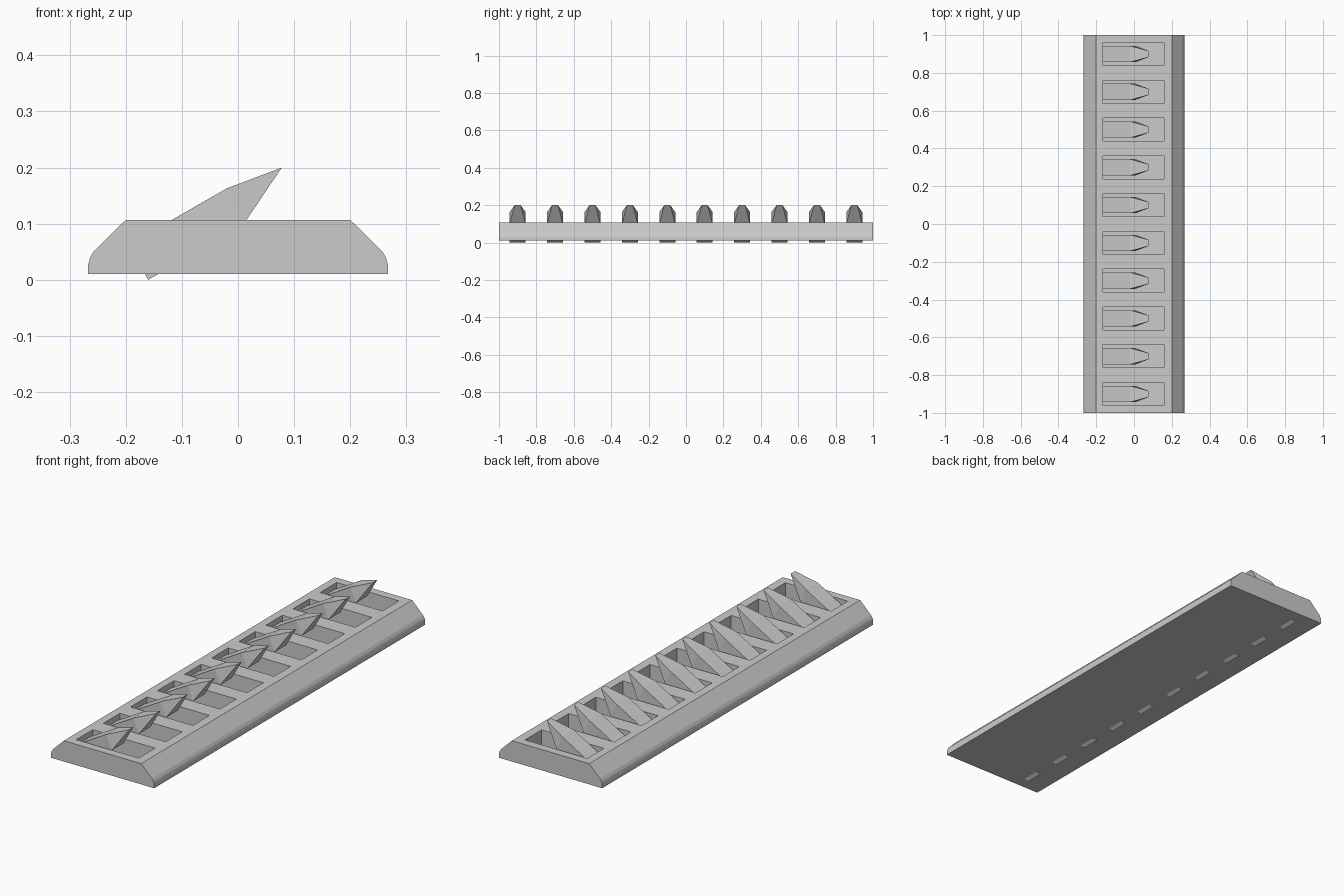
import bpy, bmesh

if "Cube" in bpy.data.objects:
    bpy.data.objects.remove(bpy.data.objects["Cube"])

CENTRES = [-0.9 + 0.2 * i for i in range(10)]


def make_object(name, bm):
    bmesh.ops.recalc_face_normals(bm, faces=bm.faces)
    mesh = bpy.data.meshes.new(name)
    bm.to_mesh(mesh)
    bm.free()
    obj = bpy.data.objects.new(name, mesh)
    bpy.context.collection.objects.link(obj)
    return obj


def add_prism(bm, profile, y=0.0):
    """Closed solid from (x, z, half_width) points, mirrored about y."""
    a = [bm.verts.new((x, y - w, z)) for x, z, w in profile]
    b = [bm.verts.new((x, y + w, z)) for x, z, w in profile]
    n = len(profile)
    for i in range(n):
        j = (i + 1) % n
        bm.faces.new((a[i], a[j], b[j], b[i]))
    return a, b


# Base rail with chamfered, rounded long edges
half = [(0.267, 0.01), (0.267, 0.027), (0.264, 0.039), (0.257, 0.051), (0.2, 0.107)]
outline = half + [(-x, z) for x, z in reversed(half)]
bm = bmesh.new()
a, b = add_prism(bm, [(x, z, 1.0) for x, z in outline])
bm.faces.new(a)
bm.faces.new(b)
base = make_object("base_rail", bm)

# Pockets cut in the top
bm = bmesh.new()
for y in CENTRES:
    a, b = add_prism(bm, [(x, z, 0.061) for x, z in
                          ((-0.163, 0.02), (0.159, 0.02), (0.159, 0.2), (-0.163, 0.2))], y)
    bm.faces.new(a)
    bm.faces.new(b)
cutter = make_object("pocket_cutter", bm)
mod = base.modifiers.new("pockets", 'BOOLEAN')
mod.operation = 'DIFFERENCE'
mod.solver = 'EXACT'
mod.object = cutter
bpy.context.view_layer.objects.active = base
base.select_set(True)
bpy.ops.object.modifier_apply(modifier=mod.name)
bpy.data.objects.remove(cutter)

# Tilted spikes: a thick plate narrowing to a blunt tip
W = 0.043
spike = [(-0.160, 0.0, W), (0.008, 0.096, W), (0.078, 0.2, 0.016),
         (-0.020, 0.163, W), (-0.196, 0.062, W)]
for k, y in enumerate(CENTRES):
    bm = bmesh.new()
    for s in add_prism(bm, spike, y):
        bm.faces.new((s[0], s[1], s[3], s[4]))
        bm.faces.new((s[1], s[2], s[3]))
    make_object(f"spike_{k + 1}", bm)
